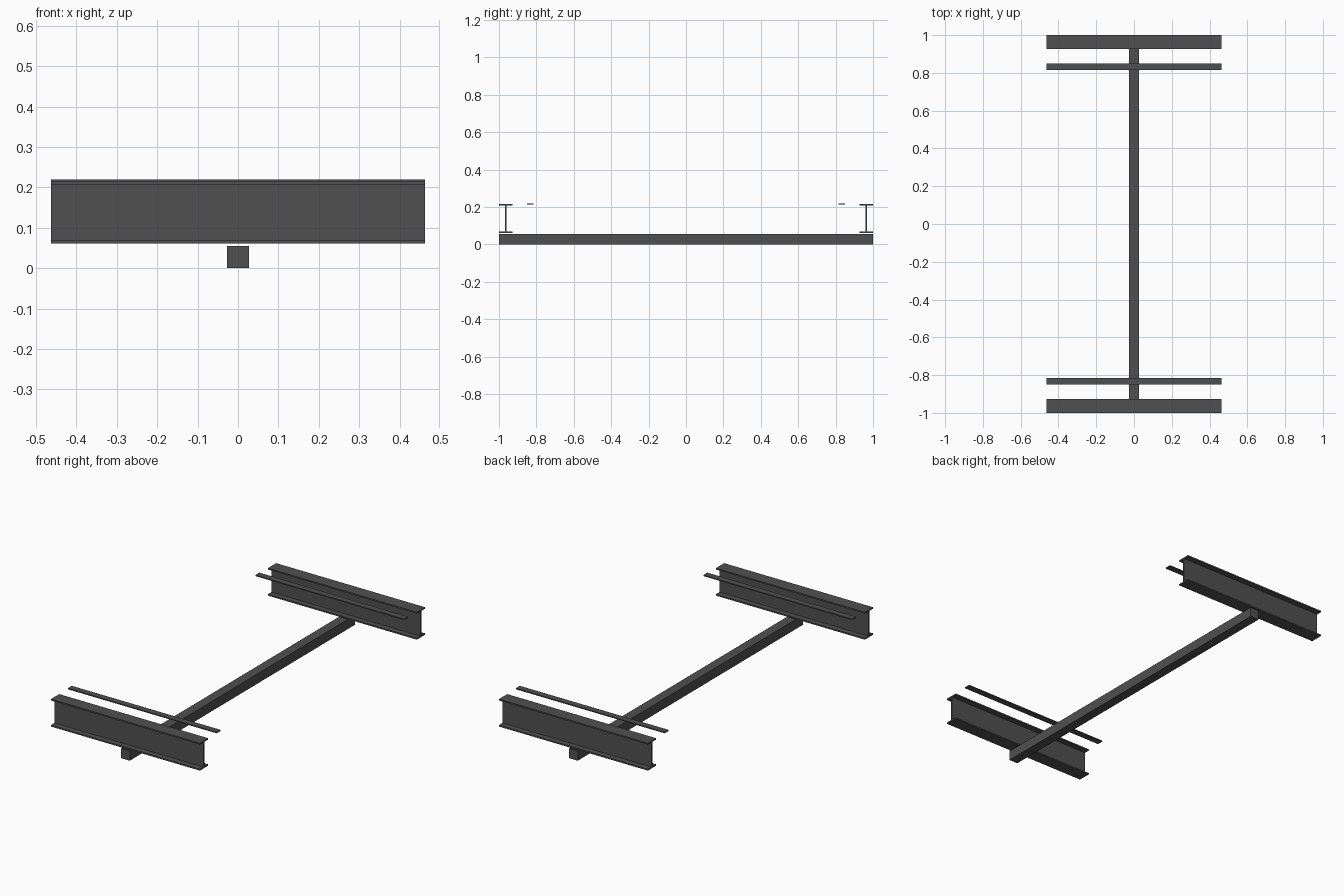
import bpy, bmesh

if "Cube" in bpy.data.objects:
    bpy.data.objects.remove(bpy.data.objects["Cube"])

dark = bpy.data.materials.new("dark_steel")
dark.diffuse_color = (0.08, 0.08, 0.08, 1)
dark.use_nodes = True
dark.node_tree.nodes["Principled BSDF"].inputs["Base Color"].default_value = dark.diffuse_color

HALF_LEN = 0.463


def extrude_x(name, profile, half):
    """Extrude a closed (y, z) profile along x."""
    bm = bmesh.new()
    face = bm.faces.new([bm.verts.new((-half, y, z)) for y, z in profile])
    ext = bmesh.ops.extrude_face_region(bm, geom=[face])
    verts = [g for g in ext["geom"] if isinstance(g, bmesh.types.BMVert)]
    bmesh.ops.translate(bm, verts=verts, vec=(2 * half, 0, 0))
    bmesh.ops.recalc_face_normals(bm, faces=bm.faces)
    mesh = bpy.data.meshes.new(name)
    bm.to_mesh(mesh)
    bm.free()
    mesh.materials.append(dark)
    obj = bpy.data.objects.new(name, mesh)
    bpy.context.collection.objects.link(obj)
    return obj


def rect(y0, y1, z0, z1):
    return [(y0, z0), (y1, z0), (y1, z1), (y0, z1)]


def i_profile(yc, half_w, half_web, z0, z1, t):
    right = [(half_w, z0), (half_w, z0 + t), (half_web, z0 + t),
             (half_web, z1 - t), (half_w, z1 - t), (half_w, z1)]
    left = [(-y, z) for y, z in reversed(right)]
    return [(yc + y, z) for y, z in right + left]


# long square bar on the ground
extrude_x("cross_bar", rect(-1, 1, 0, 0.055), 0.027)

# I-beam and flat strip at each end
for side, label in ((-1, "front"), (1, "back")):
    extrude_x(label + "_i_beam",
              i_profile(side * 0.9635, 0.0365, 0.005, 0.061, 0.2155, 0.008), HALF_LEN)
    y = side * 0.833
    extrude_x(label + "_strip", rect(y - 0.0175, y + 0.0175, 0.2135, 0.2195), HALF_LEN)
